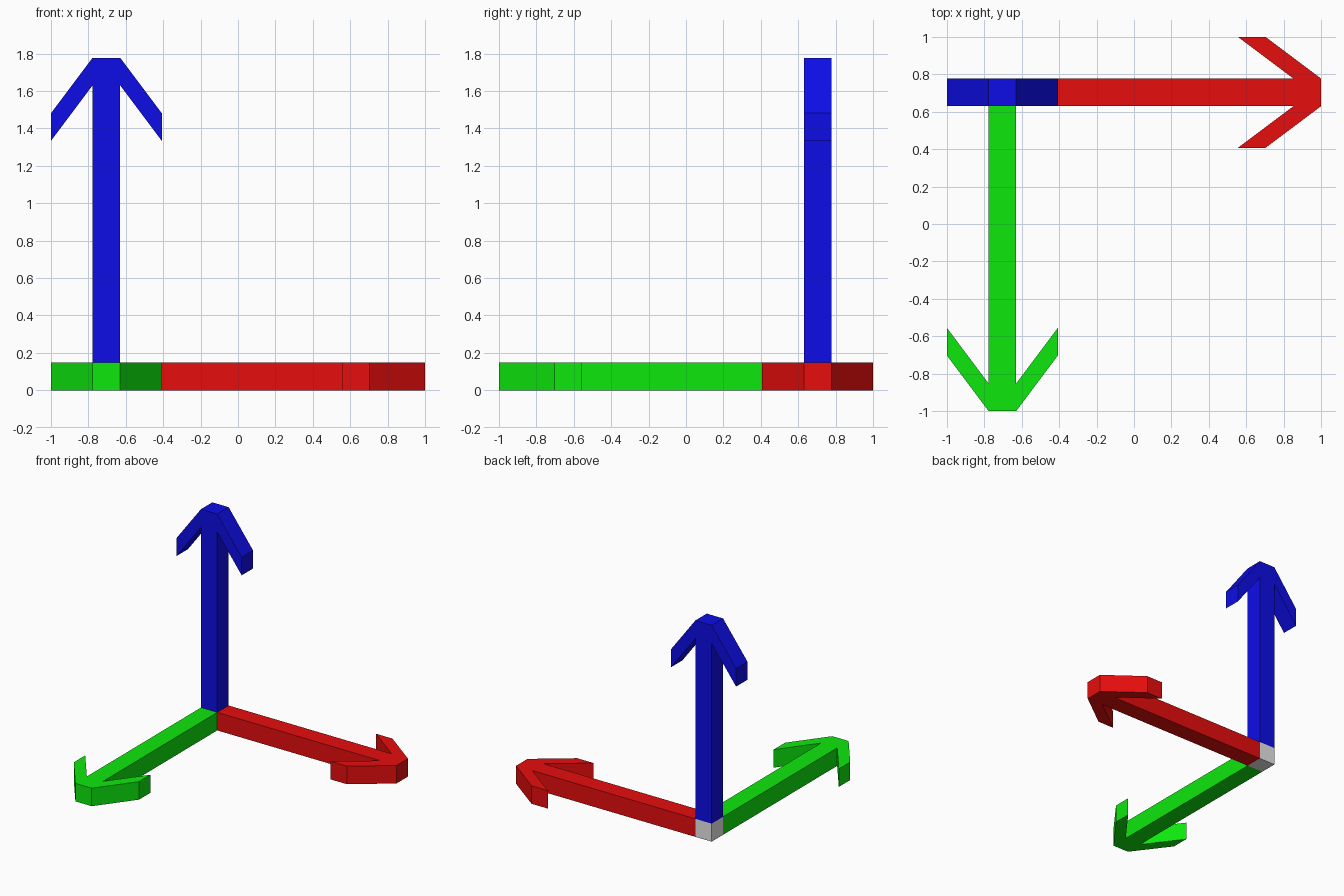
import bpy, bmesh
from mathutils import Vector

if "Cube" in bpy.data.objects:
    bpy.data.objects.remove(bpy.data.objects["Cube"])

U = 2 / 13.5                                        # bar thickness; everything is a multiple of it
ORIGIN = Vector((-1 + 2 * U, 1 - 2 * U, U / 2))     # centre of the corner cube


def material(name, rgb):
    mat = bpy.data.materials.new(name)
    mat.diffuse_color = (*rgb, 1)
    mat.use_nodes = True
    mat.node_tree.nodes["Principled BSDF"].inputs["Base Color"].default_value = mat.diffuse_color
    return mat


def finish(name, bm, mat):
    bmesh.ops.recalc_face_normals(bm, faces=bm.faces)
    mesh = bpy.data.meshes.new(name)
    bm.to_mesh(mesh)
    bm.free()
    mesh.materials.append(mat)
    bpy.context.collection.objects.link(bpy.data.objects.new(name, mesh))


def arrow(name, along, side, mat):
    """Flat arrow outline extruded to one bar thickness."""
    along, side = Vector(along), Vector(side)
    depth = along.cross(side) * U
    # half outline: shaft foot, inner notch, barb end (two points), tip corner
    half = [(0.5, 0.5), (11.5 - 1, 0.5), (11.5 - 3, 2), (11.5 - 2, 2), (11.5, 0.5)]
    outline = half + [(a, -s) for a, s in reversed(half)]
    bm = bmesh.new()
    verts = [bm.verts.new(ORIGIN + (along * a + side * s) * U - depth / 2)
             for a, s in outline]
    face = bm.faces.new(verts)
    ext = bmesh.ops.extrude_face_region(bm, geom=[face], use_keep_orig=True)
    moved = [g for g in ext["geom"] if isinstance(g, bmesh.types.BMVert)]
    bmesh.ops.translate(bm, verts=moved, vec=depth)
    finish(name, bm, mat)


# Corner cube where the three arrows meet
bm = bmesh.new()
bmesh.ops.create_cube(bm, size=U)
bmesh.ops.translate(bm, verts=bm.verts, vec=ORIGIN)
finish("corner_cube", bm, material("light grey", (0.8, 0.8, 0.8)))

# One arrow per axis
arrow("right_arrow", (1, 0, 0), (0, 1, 0), material("red", (0.8, 0.004, 0.004)))
arrow("front_arrow", (0, -1, 0), (1, 0, 0), material("green", (0.004, 0.8, 0.004)))
arrow("up_arrow", (0, 0, 1), (1, 0, 0), material("blue", (0.004, 0.004, 0.8)))
